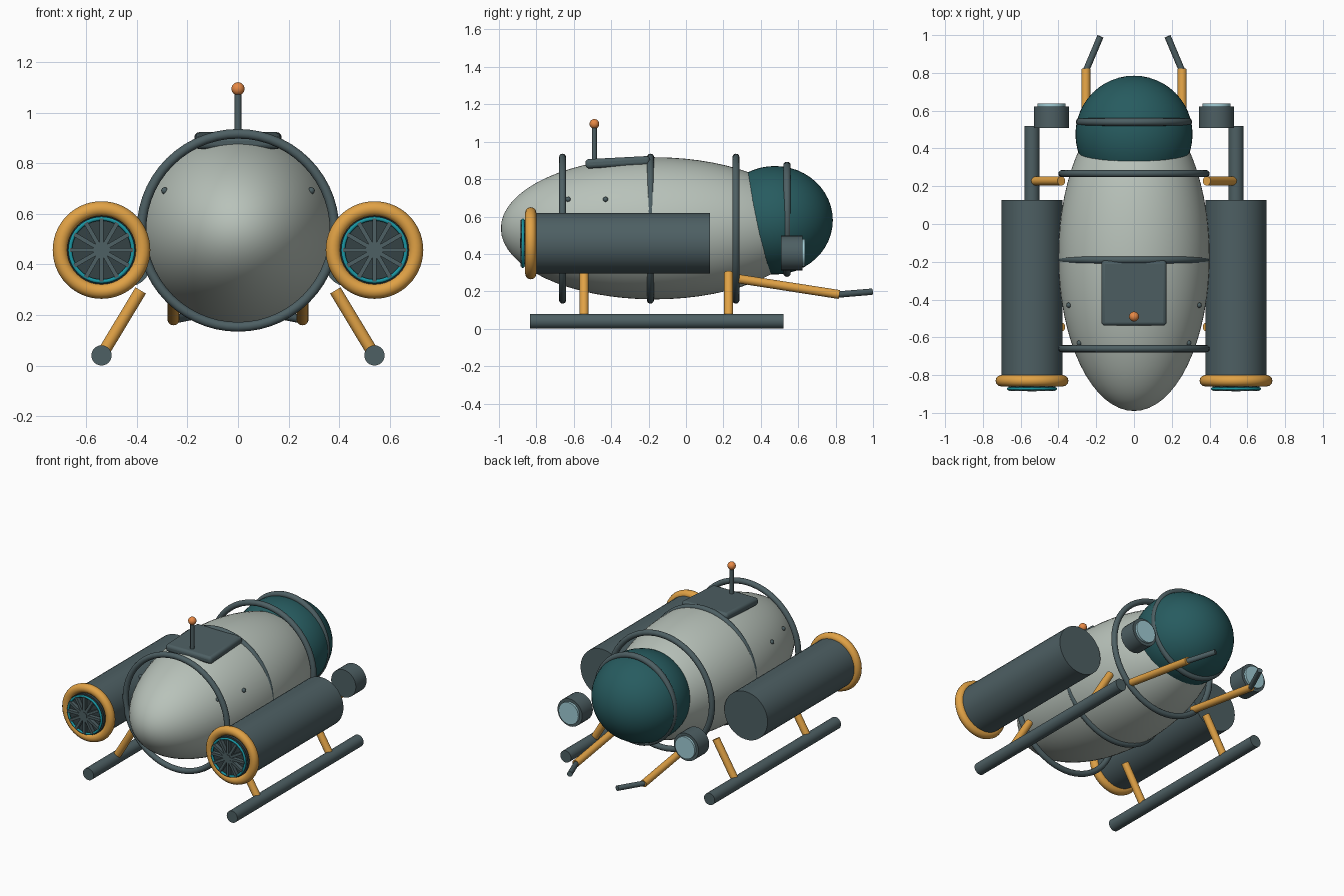
import bpy
from math import pi, sin, cos, radians
from mathutils import Vector

if "Cube" in bpy.data.objects:
    bpy.data.objects.remove(bpy.data.objects["Cube"])


def mat(name, r, g, b):
    m = bpy.data.materials.new(name)
    m.diffuse_color = (r, g, b, 1)
    m.use_nodes = True
    m.node_tree.nodes["Principled BSDF"].inputs["Base Color"].default_value = m.diffuse_color
    return m


PALE = mat("pale_hull", 0.48, 0.54, 0.49)
DARK = mat("dark_metal", 0.075, 0.115, 0.125)
BLACK = mat("shadow_metal", 0.035, 0.055, 0.06)
ORANGE = mat("orange_paint", 0.75, 0.36, 0.06)
BEACON = mat("beacon_orange", 0.8, 0.25, 0.06)
GLASS = mat("teal_glass", 0.02, 0.105, 0.115)
TEAL = mat("teal_trim", 0.01, 0.3, 0.36)
LENS = mat("lens_glass", 0.35, 0.6, 0.66)


def finish(name, m):
    o = bpy.context.object
    o.name = name
    o.data.materials.append(m)
    bpy.ops.object.shade_smooth_by_angle(angle=radians(35))
    return o


def ball(name, loc, size, m, seg=24, rings=12, rot=(0, 0, 0)):
    bpy.ops.mesh.primitive_uv_sphere_add(segments=seg, ring_count=rings, radius=1,
                                         location=loc, rotation=rot)
    bpy.context.object.scale = size
    bpy.ops.object.transform_apply(location=False, rotation=False, scale=True)
    return finish(name, m)


def rod(name, a, b, r, m, sides=20):
    a, b = Vector(a), Vector(b)
    d = b - a
    bpy.ops.mesh.primitive_cylinder_add(vertices=sides, radius=r, depth=d.length,
                                        location=(a + b) / 2,
                                        rotation=d.to_track_quat('Z', 'Y').to_euler())
    return finish(name, m)


def hoop(name, loc, major, minor, m):
    bpy.ops.mesh.primitive_torus_add(location=loc, rotation=(pi / 2, 0, 0),
                                     major_radius=major, minor_radius=minor,
                                     major_segments=56, minor_segments=12)
    return finish(name, m)


# Hull and glass dome, poles along the length
ball("hull", (0, -0.17, 0.537), (0.4, 0.38, 0.82), PALE, 64, 32, (pi / 2, 0, 0))
ball("dome", (0, 0.475, 0.58), (0.31, 0.29, 0.31), GLASS, 48, 24, (pi / 2, 0, 0))
hoop("dome_frame", (0, 0.54, 0.585), 0.288, 0.02, DARK)
for i, y in enumerate((-0.66, -0.19, 0.267)):
    hoop(f"hull_ring_{i}", (0, y, 0.535), 0.382, 0.019, DARK)

# Top hatch
bpy.ops.mesh.primitive_cube_add(size=1, location=(0, -0.365, 0.89),
                                rotation=(radians(3), 0, 0))
hatch = bpy.context.object
hatch.scale = (0.345, 0.345, 0.05)
bpy.ops.object.transform_apply(location=False, rotation=False, scale=True)
bev = hatch.modifiers.new("bevel", 'BEVEL')
bev.width, bev.segments = 0.018, 3
finish("hatch", DARK)

# Antenna
rod("antenna_mast", (0, -0.49, 0.89), (0, -0.49, 1.08), 0.013, DARK, 12)
ball("antenna_beacon", (0, -0.49, 1.095), (0.026,) * 3, BEACON)

for s, side in ((-1, "left"), (1, "right")):
    # Thruster pod with orange lip and fan
    x, z = s * 0.54, 0.457
    rod(f"{side}_thruster", (x, -0.83, z), (x, 0.128, z), 0.1625, DARK, 40)
    hoop(f"{side}_thruster_lip", (x, -0.83, z), 0.163, 0.03, ORANGE)
    rod(f"{side}_fan_back", (x, -0.86, z), (x, -0.82, z), 0.136, BLACK, 40)
    hoop(f"{side}_fan_trim", (x, -0.872, z), 0.124, 0.008, TEAL)
    rod(f"{side}_fan_hub", (x, -0.888, z), (x, -0.84, z), 0.025, DARK)
    for k in range(12):
        t = k * pi / 6
        bpy.ops.mesh.primitive_cube_add(
            size=1, location=(x + 0.068 * sin(t), -0.872, z + 0.068 * cos(t)),
            rotation=(0, t, 0))
        bpy.context.object.scale = (0.017, 0.026, 0.112)
        finish(f"{side}_fan_blade_{k}", DARK)

    # Landing skid and struts
    rod(f"{side}_skid", (x, -0.835, 0.04), (x, 0.52, 0.04), 0.04, DARK, 24)
    for y, end in ((-0.545, "front"), (0.228, "rear")):
        rod(f"{side}_{end}_strut", (x, y, 0.04), (s * 0.385, y, 0.297), 0.024, ORANGE)

    # Lamp
    rod(f"{side}_lamp", (s * 0.437, 0.508, 0.405), (s * 0.437, 0.622, 0.405), 0.093, DARK, 28)
    rod(f"{side}_lamp_lens", (s * 0.437, 0.61, 0.405), (s * 0.437, 0.637, 0.405), 0.074, LENS, 28)

    # Manipulator arm and finger
    rod(f"{side}_arm", (s * 0.255, 0.26, 0.27), (s * 0.255, 0.82, 0.183), 0.024, ORANGE)
    rod(f"{side}_finger", (s * 0.253, 0.815, 0.183), (s * 0.178, 0.993, 0.198), 0.017, DARK)

    # Hull rivets
    for i, (y, rx) in enumerate(((-0.63, 0.29), (-0.43, 0.345))):
        ball(f"{side}_rivet_{i}", (s * rx, y, 0.692), (0.014,) * 3, DARK, 12, 8)
